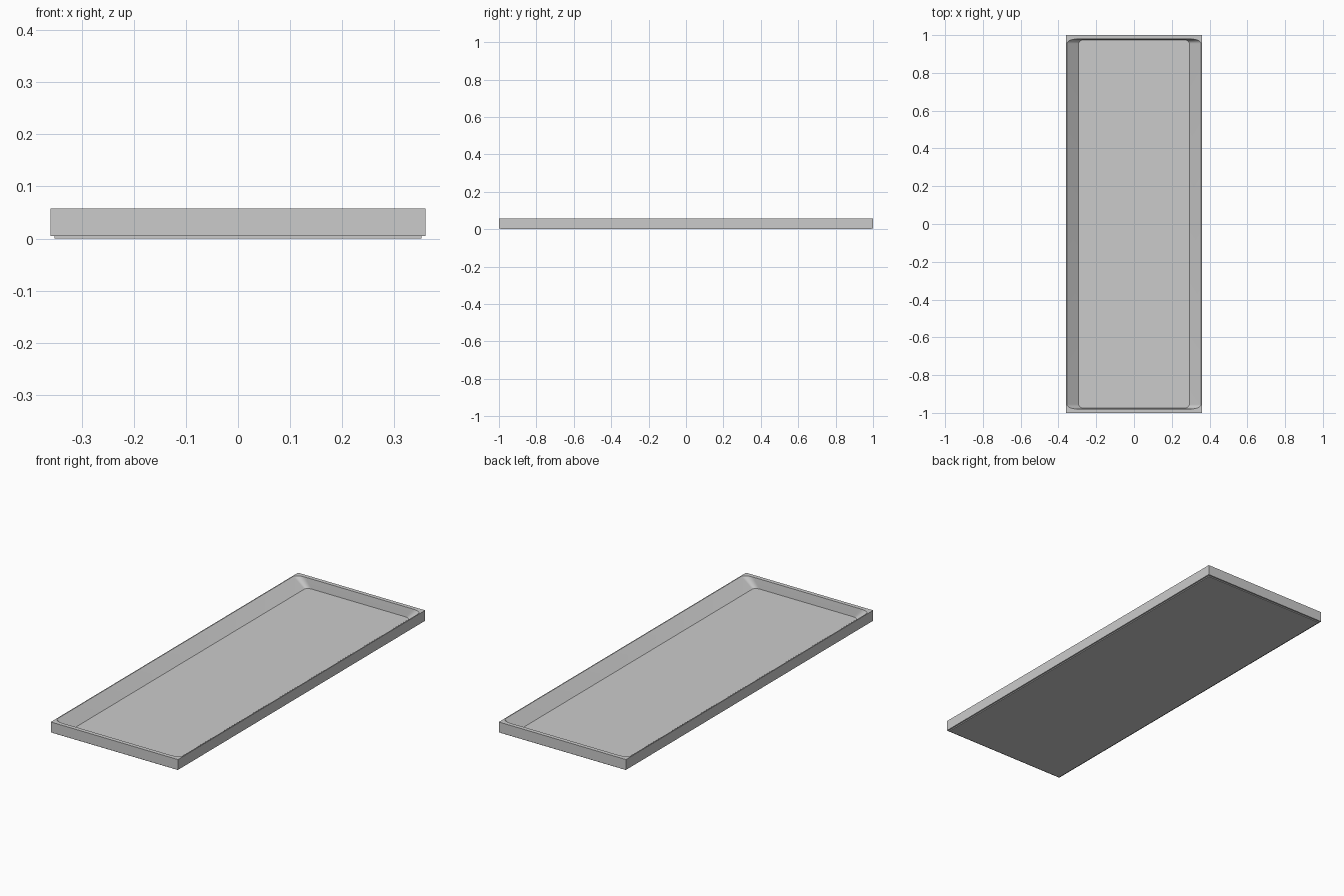
import bpy, bmesh, math

if "Cube" in bpy.data.objects:
    bpy.data.objects.remove(bpy.data.objects["Cube"])

HX, HY, TOP = 0.36, 1.0, 0.058      # outer half sizes and rim height
STEP_Z, INSET = 0.005, 0.008        # recessed foot under the tray
FLOOR_Z = 0.009
N = 8                               # segments per rounded corner
SIGNS = [(1, 1), (-1, 1), (-1, -1), (1, -1)]

bm = bmesh.new()


def rect(hx, hy, z):
    return [bm.verts.new((sx * hx, sy * hy, z)) for sx, sy in SIGNS]


def rounded(hx, hy, rx, ry, z):
    """Rounded rectangle loop, elliptical corners, counter-clockwise."""
    loop = []
    for c, (sx, sy) in enumerate(SIGNS):
        for i in range(N + 1):
            a = math.pi / 2 * (c + i / N)
            loop.append(bm.verts.new((sx * (hx - rx) + rx * math.cos(a),
                                      sy * (hy - ry) + ry * math.sin(a), z)))
    return loop


def bridge(a, b):
    n = len(a)
    for i in range(n):
        j = (i + 1) % n
        bm.faces.new((a[i], a[j], b[j], b[i]))


# Outer shell: inset foot, step, vertical sides
foot = rect(HX - INSET, HY - INSET, 0)
foot_top = rect(HX - INSET, HY - INSET, STEP_Z)
lower = rect(HX, HY, STEP_Z)
upper = rect(HX, HY, TOP)
bm.faces.new(foot[::-1])
for a, b in ((foot, foot_top), (foot_top, lower), (lower, upper)):
    bridge(a, b)

# Inner basin: sloping long sides, steep ends
opening = rounded(0.355, 0.979, 0.05, 0.025, TOP)
floor = rounded(0.293, 0.975, 0.028, 0.02, FLOOR_Z)
bridge(opening, floor)
bm.faces.new(floor)

# Flat rim joining the square outside to the rounded opening
M = N + 1
for c in range(4):
    for i in range(N):
        bm.faces.new((upper[c], opening[c * M + i + 1], opening[c * M + i]))
    d = (c + 1) % 4
    bm.faces.new((upper[c], upper[d], opening[d * M], opening[c * M + N]))

bmesh.ops.recalc_face_normals(bm, faces=bm.faces)
mesh = bpy.data.meshes.new("tray")
bm.to_mesh(mesh)
bm.free()

tray = bpy.data.objects.new("tray", mesh)
bpy.context.collection.objects.link(tray)
bpy.context.view_layer.objects.active = tray
tray.select_set(True)
bpy.ops.object.shade_smooth_by_angle(angle=math.radians(30))
